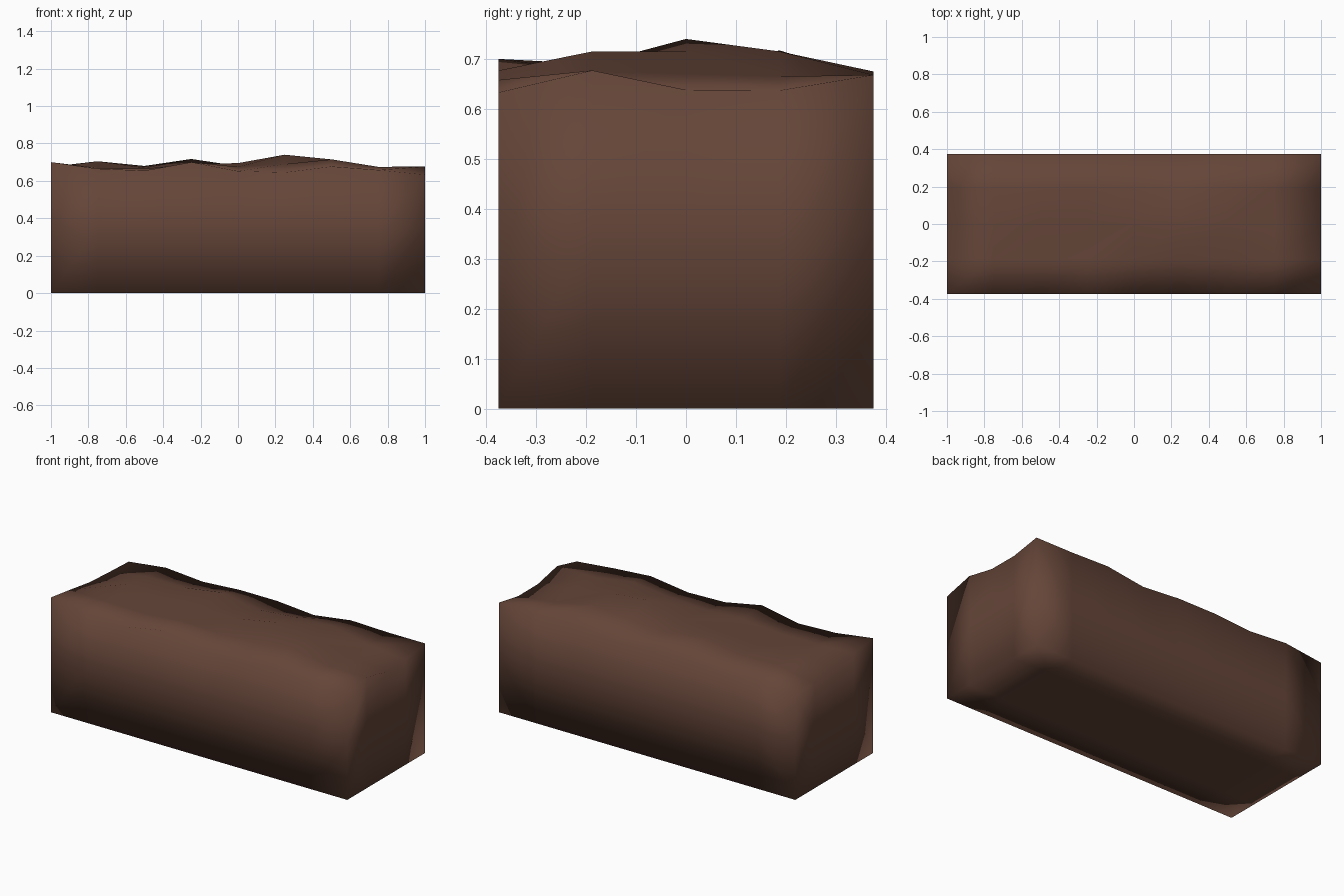
import bpy, bmesh

if "Cube" in bpy.data.objects:
    bpy.data.objects.remove(bpy.data.objects["Cube"])

# Top surface heights: one row per y (front to back), one column per x
HEIGHTS = [
    [.70, .665, .655, .70, .652, .645, .677, .658, .633],
    [.676, .67, .665, .69, .675, .69, .715, .675, .677],
    [.65, .705, .67, .685, .695, .74, .715, .67, .638],
    [.64, .68, .68, .717, .68, .70, .715, .665, .637],
    [.632, .662, .643, .66, .66, .64, .675, .668, .668],
]
NX, NY, NZ = 8, 4, 2

bm = bmesh.new()
verts = {}


def vert(i, j, k):
    """Shared lattice vertex; the column height follows the uneven top."""
    if (i, j, k) not in verts:
        z = HEIGHTS[j][i] if k == NZ else .35 * k
        verts[i, j, k] = bm.verts.new((-1 + i * .25, -.375 + j * .1875, z))
    return verts[i, j, k]


def sheet(nu, nv, place):
    """Grid of quads; place maps (u, v) to lattice indices."""
    for u in range(nu):
        for v in range(nv):
            bm.faces.new([vert(*place(a, b)) for a, b in
                          ((u, v), (u + 1, v), (u + 1, v + 1), (u, v + 1))])


# Bottom/top, front/back and left/right skins of the block
for k in (0, NZ):
    sheet(NX, NY, lambda u, v: (u, v, k))
for j in (0, NY):
    sheet(NX, NZ, lambda u, v: (u, j, v))
for i in (0, NX):
    sheet(NY, NZ, lambda u, v: (i, u, v))
bmesh.ops.recalc_face_normals(bm, faces=bm.faces)

mesh = bpy.data.meshes.new("soil_block")
bm.to_mesh(mesh)
bm.free()
mesh.shade_smooth()
block = bpy.data.objects.new("soil_block", mesh)
bpy.context.collection.objects.link(block)

# Dark brown earth
soil = bpy.data.materials.new("soil")
soil.diffuse_color = (.13, .06, .04, 1)
soil.use_nodes = True
soil.node_tree.nodes["Principled BSDF"].inputs["Base Color"].default_value = soil.diffuse_color
mesh.materials.append(soil)
